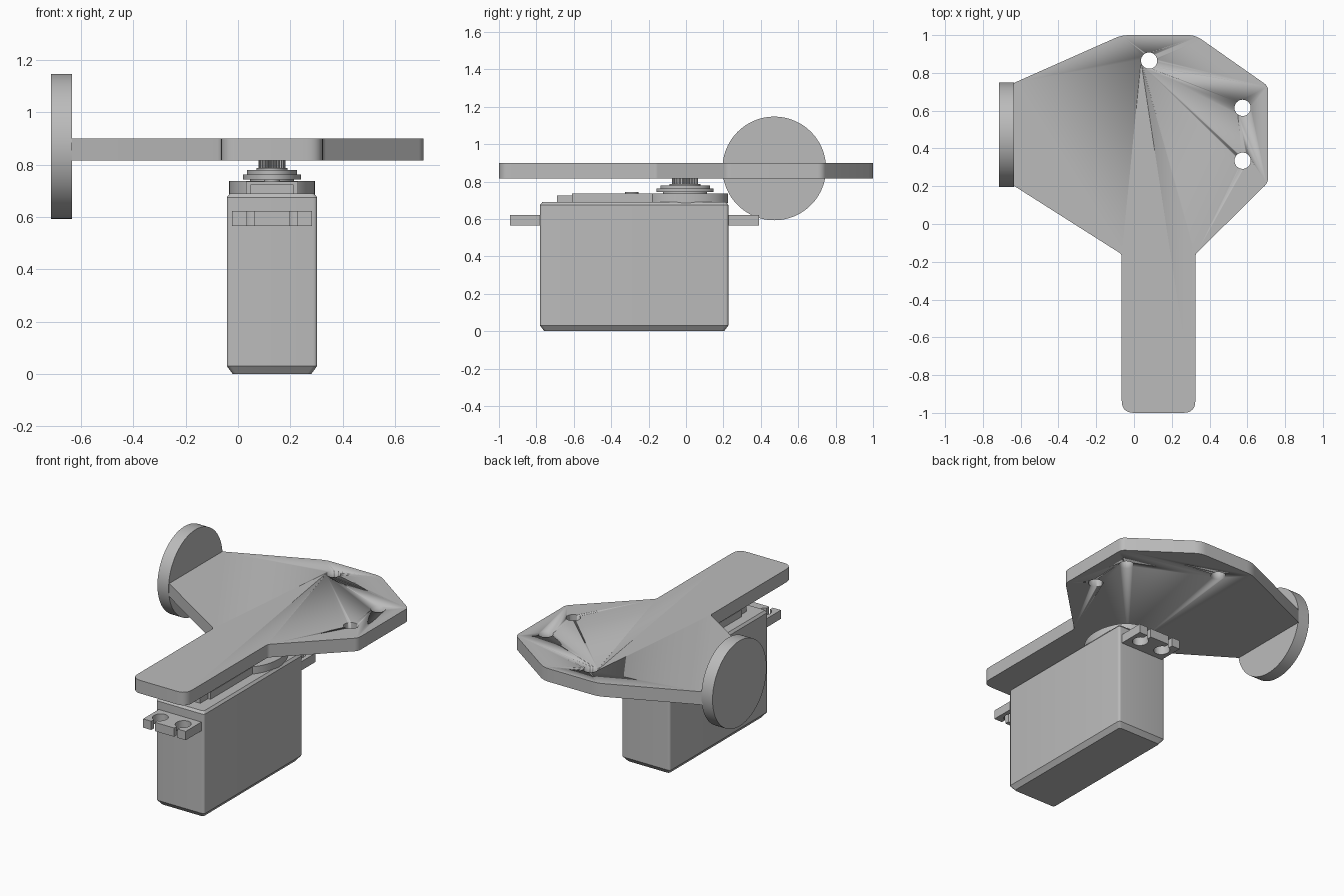
import bpy, bmesh, math
from mathutils import Vector, Matrix

cube = bpy.data.objects.get("Cube")
if cube:
    bpy.data.objects.remove(cube, do_unlink=True)

grey = bpy.data.materials.new("plain grey")
grey.use_nodes = True
grey.diffuse_color = (0.5, 0.5, 0.5, 1)
grey.node_tree.nodes["Principled BSDF"].inputs["Base Color"].default_value = grey.diffuse_color

CX = 0.13  # servo centre line


def finish(name, bm, smooth=True):
    bmesh.ops.recalc_face_normals(bm, faces=bm.faces)
    mesh = bpy.data.meshes.new(name)
    bm.to_mesh(mesh)
    bm.free()
    mesh.materials.append(grey)
    ob = bpy.data.objects.new(name, mesh)
    bpy.context.collection.objects.link(ob)
    if smooth:
        bpy.ops.object.select_all(action='DESELECT')
        ob.select_set(True)
        bpy.context.view_layer.objects.active = ob
        bpy.ops.object.shade_smooth_by_angle(angle=math.radians(30))
    return ob


def prism(name, outline, z0, z1, smooth=True):
    """Extrude a flat outline upwards from z0 to z1."""
    bm = bmesh.new()
    face = bm.faces.new([bm.verts.new((x, y, z0)) for x, y in outline])
    top = bmesh.ops.extrude_face_region(bm, geom=[face])["geom"]
    verts = [v for v in top if isinstance(v, bmesh.types.BMVert)]
    bmesh.ops.translate(bm, verts=verts, vec=(0, 0, z1 - z0))
    return finish(name, bm, smooth)


def ellipse(cx, cy, rx, ry, n=48):
    return [(cx + rx * math.cos(math.tau * i / n), cy + ry * math.sin(math.tau * i / n))
            for i in range(n)]


def rect(x0, x1, y0, y1):
    return [(x0, y0), (x1, y0), (x1, y1), (x0, y1)]


def rounded(points, steps=6):
    """Replace each (x, y, setback) corner by a short curve."""
    out = []
    for i, (x, y, r) in enumerate(points):
        p = Vector((x, y))
        if r == 0:
            out.append((x, y))
            continue
        a = p + (Vector(points[i - 1][:2]) - p).normalized() * r
        b = p + (Vector(points[(i + 1) % len(points)][:2]) - p).normalized() * r
        for k in range(steps + 1):
            t = k / steps
            out.append(tuple(a * (1 - t) ** 2 + p * 2 * t * (1 - t) + b * t * t))
    return out


# Mounting plate with three drilled holes
plate = prism("mounting_plate", rounded([
    (-0.065, 1, 0.04), (-0.64, 0.745, 0), (-0.64, 0.205, 0), (-0.065, -0.16, 0.015),
    (-0.065, -1, 0.065), (0.325, -1, 0.065), (0.325, -0.16, 0.015),
    (0.71, 0.22, 0.025), (0.71, 0.73, 0.025), (0.325, 1, 0.04)]), 0.815, 0.9)
for i, (x, y) in enumerate([(0.08, 0.865), (0.575, 0.615), (0.575, 0.335)]):
    cutter = prism(f"hole_cutter_{i}", ellipse(x, y, 0.043, 0.043), 0.7, 1)
    cutter.hide_render = True
    mod = plate.modifiers.new("hole", 'BOOLEAN')
    mod.operation, mod.solver, mod.object = 'DIFFERENCE', 'EXACT', cutter
    bpy.context.view_layer.objects.active = plate
    bpy.ops.object.modifier_apply(modifier=mod.name)
    bpy.data.objects.remove(cutter, do_unlink=True)

# Upright disc on the plate's side
bm = bmesh.new()
bmesh.ops.create_cone(bm, cap_ends=True, segments=96, radius1=0.277, radius2=0.277, depth=0.08,
                      matrix=Matrix.Translation((-0.675, 0.472, 0.87))
                      @ Matrix.Rotation(math.pi / 2, 4, 'Y'))
finish("side_disc", bm)

# Servo case: stacked rounded sections with chamfered foot
bm = bmesh.new()
rings = []
for z, inset in [(0, 0.022), (0.03, 0), (0.675, 0), (0.69, 0.012)]:
    x0, x1, y0, y1 = -0.043 + inset, 0.303 - inset, -0.78 + inset, 0.226 - inset
    pts = rounded([(x, y, 0.016) for x, y in rect(x0, x1, y0, y1)], 4)
    rings.append([bm.verts.new((x, y, z)) for x, y in pts])
for low, high in zip(rings, rings[1:]):
    for i in range(len(low)):
        j = (i + 1) % len(low)
        bm.faces.new((low[i], low[j], high[j], high[i]))
bm.faces.new(rings[0])
bm.faces.new(rings[-1])
finish("servo_case", bm)


# Mounting ears with two open keyholes each
def ear(name, root, tip):
    d = 1 if tip > root else -1
    rx, ry, slot = 0.046, 0.05, 0.013
    cy = root + d * 0.085
    outline = [(CX - 0.153, root), (CX - 0.153, tip)]
    for hx in (CX - 0.082, CX + 0.082):
        a0 = math.asin(slot / rx)
        outline.append((hx - slot, tip))
        for k in range(25):
            a = a0 + (math.tau - 2 * a0) * k / 24
            outline.append((hx - rx * math.sin(a), cy + d * ry * math.cos(a)))
        outline.append((hx + slot, tip))
    outline += [(CX + 0.153, tip), (CX + 0.153, root)]
    prism(name, outline, 0.565, 0.622)


ear("front_ear", -0.78, -0.94)
ear("back_ear", 0.226, 0.39)

# Gear housing on the case top
prism("gear_drum", ellipse(CX, 0, 0.165, 0.225, 64), 0.685, 0.737)
prism("gear_strip", rect(CX - 0.1, CX + 0.1, -0.61, 0), 0.685, 0.736)
prism("strip_step", rect(CX - 0.082, CX + 0.082, -0.69, -0.6), 0.685, 0.725)
prism("strip_nub", ellipse(CX, -0.29, 0.03, 0.035, 24), 0.73, 0.744)

# Stepped collar and splined output shaft
for name, rx, z0, z1 in [("collar_base", 0.085, 0.73, 0.745), ("collar_lower", 0.111, 0.743, 0.763),
                         ("collar_upper", 0.096, 0.76, 0.78), ("shaft_hub", 0.06, 0.775, 0.787)]:
    prism(name, ellipse(CX, -0.005, rx, rx * 1.38), z0, z1)
teeth = 24
spline = []
for i in range(teeth * 4):
    r = 0.051 if i % 4 < 2 else 0.045
    a = math.tau * i / (teeth * 4)
    spline.append((CX + r * math.cos(a), -0.005 + 1.36 * r * math.sin(a)))
prism("output_shaft", spline, 0.775, 0.82, smooth=False)
